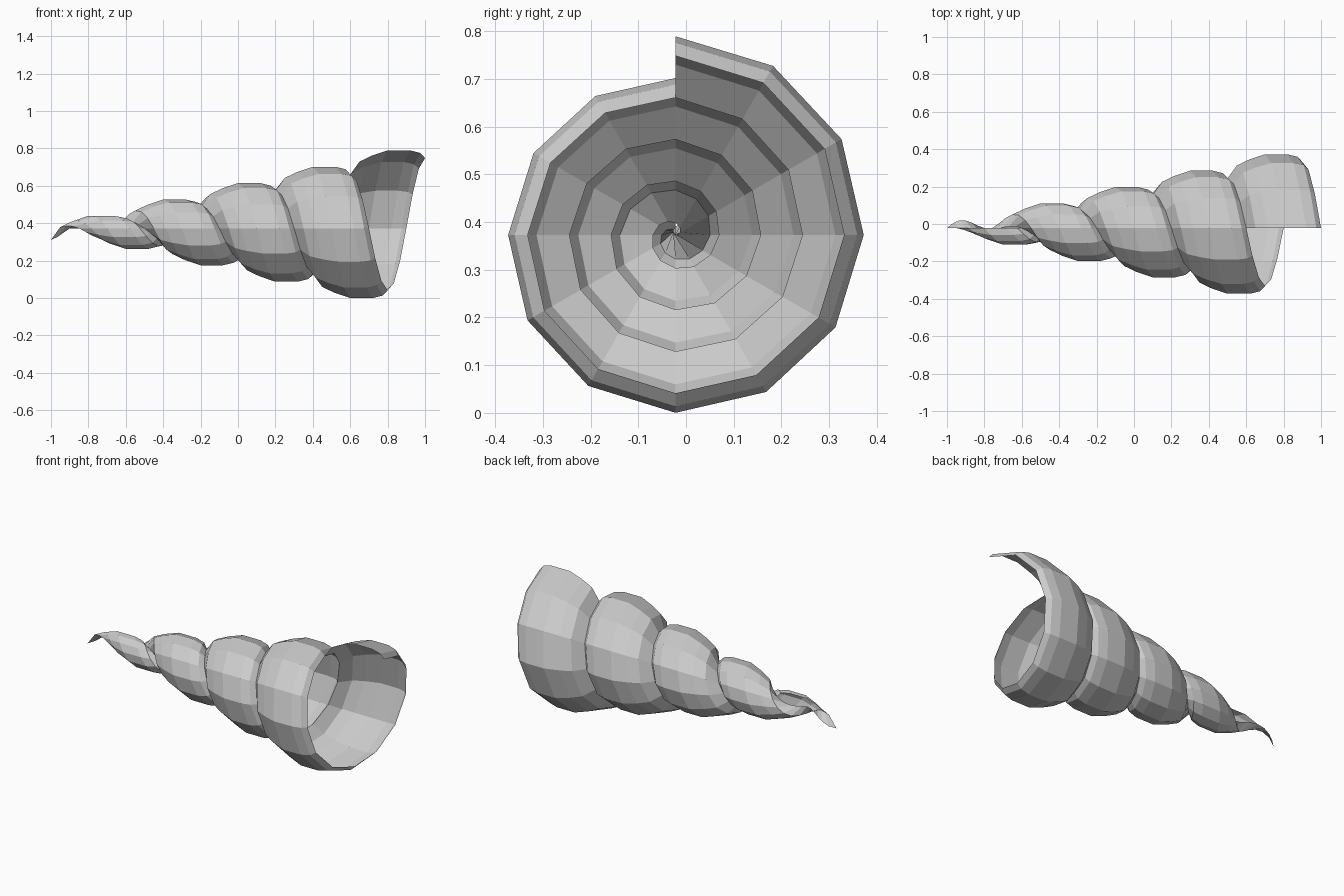
import bpy, bmesh
from math import sin, cos, pi

if "Cube" in bpy.data.objects:
    bpy.data.objects.remove(bpy.data.objects["Cube"])

STEPS, TURNS = 12, 4          # segments per turn, number of turns
PITCH, GROW = 0.40, 0.0875    # per-turn advance along x and in radius
AXIS_Y, AXIS_Z = -0.022, 0.373

# Whorl cross-section at the mouth: (x, radius from the shell axis)
profile = [(0.60, 0.288), (0.65, 0.357), (0.715, 0.388), (0.80, 0.4165),
           (0.92, 0.4165), (0.975, 0.403), (1.0, 0.3755)]

# Spiral shell: profile screwed around the x axis, shrinking towards the tip
bm = bmesh.new()
rows = []
for i in range(STEPS * TURNS + 1):
    t = i / STEPS
    a = pi / 2 - 2 * pi * t
    rows.append([bm.verts.new((x - PITCH * t,
                               AXIS_Y + (r - GROW * t) * cos(a),
                               AXIS_Z + (r - GROW * t) * sin(a)))
                 for x, r in profile])
for r0, r1 in zip(rows, rows[1:]):
    for j in range(len(profile) - 1):
        bm.faces.new((r0[j], r0[j + 1], r1[j + 1], r1[j]))

# Join each whorl to the next along the seam
bmesh.ops.remove_doubles(bm, verts=bm.verts, dist=0.0005)
bmesh.ops.recalc_face_normals(bm, faces=bm.faces)

mesh = bpy.data.meshes.new("spiral_shell")
bm.to_mesh(mesh)
bm.free()
shell = bpy.data.objects.new("spiral_shell", mesh)
bpy.context.collection.objects.link(shell)
